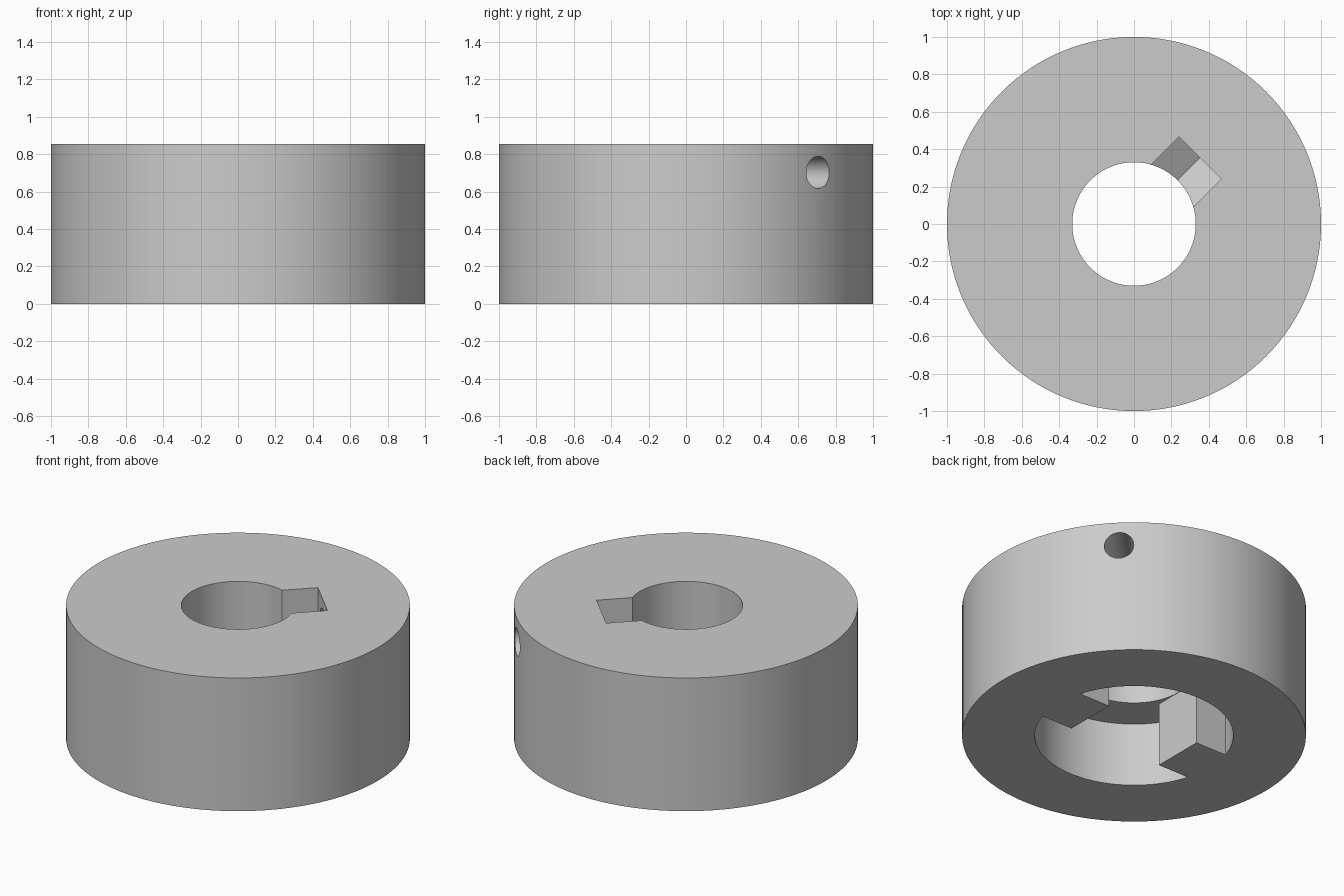
import bpy
import bmesh
from math import asin, cos, pi, radians, sin
from mathutils import Matrix, Vector

default = bpy.data.objects.get("Cube")
if default:
    bpy.data.objects.remove(default, do_unlink=True)

HEIGHT = 0.855
BORE = 0.33
RECESS = 0.577
RECESS_DEPTH = 0.41
LUG_HALF = 0.17

grey = bpy.data.materials.new("plain grey")
grey.use_nodes = True
grey.diffuse_color = (0.6, 0.6, 0.6, 1)
grey.node_tree.nodes["Principled BSDF"].inputs["Base Color"].default_value = (0.6, 0.6, 0.6, 1)


def arc(radius, start, end, steps):
    return [(radius * cos(start + (end - start) * i / steps),
             radius * sin(start + (end - start) * i / steps)) for i in range(steps + 1)]


def circle(radius, steps=128):
    return arc(radius, 0, 2 * pi, steps)[:-1]


def prism(name, outline, low, high, matrix=Matrix()):
    """Extrude a closed outline along local z, then place it."""
    bm = bmesh.new()
    face = bm.faces.new([bm.verts.new((x, y, low)) for x, y in outline])
    top = bmesh.ops.extrude_face_region(bm, geom=[face])["geom"]
    bmesh.ops.translate(bm, vec=(0, 0, high - low),
                        verts=[v for v in top if isinstance(v, bmesh.types.BMVert)])
    bmesh.ops.recalc_face_normals(bm, faces=bm.faces)
    bm.transform(matrix)
    mesh = bpy.data.meshes.new(name)
    bm.to_mesh(mesh)
    bm.free()
    mesh.materials.append(grey)
    obj = bpy.data.objects.new(name, mesh)
    bpy.context.collection.objects.link(obj)
    return obj


# Collar body
collar = prism("collar", circle(1), 0, HEIGHT)

# Underside recess outline, leaving two square drive lugs on the x axis
gap = asin(LUG_HALF / RECESS)
half = arc(RECESS, gap, pi - gap, 56) + [(-BORE - 0.002, LUG_HALF)]
half = [(BORE + 0.002, LUG_HALF)] + half
recess_outline = half + [(-x, -y) for x, y in half]

# Radial frame for the nut slot and screw hole: local z points outward
outward = Vector((1, 1, 0)).normalized()
up = Vector((0, 0, 1))
radial = Matrix((up.cross(outward), up, outward)).transposed().to_4x4()

SCREW_Z = 0.703
nut_outline = [(-0.16, 1), (-0.16, 0.61), (0, 0.517), (0.16, 0.61), (0.16, 1)]
screw_outline = [(x, y + SCREW_Z) for x, y in circle(0.086, 48)]

cutters = [
    prism("recess_cutter", recess_outline, -0.1, RECESS_DEPTH),
    prism("bore_cutter", circle(BORE), RECESS_DEPTH - 0.1, 1),
    prism("nut_slot_cutter", nut_outline, 0.2, 0.5, radial),
    prism("screw_hole_cutter", screw_outline, 0.4, 1.2, radial),
]

# Cut every opening, then discard the cutters
bpy.ops.object.select_all(action="DESELECT")
bpy.context.view_layer.objects.active = collar
collar.select_set(True)
for cutter in cutters:
    cutter.hide_render = True
    mod = collar.modifiers.new(cutter.name, "BOOLEAN")
    mod.operation = "DIFFERENCE"
    mod.solver = "EXACT"
    mod.object = cutter
    bpy.ops.object.modifier_apply(modifier=mod.name)
    bpy.data.objects.remove(cutter, do_unlink=True)

bpy.ops.object.shade_smooth_by_angle(angle=radians(30))
